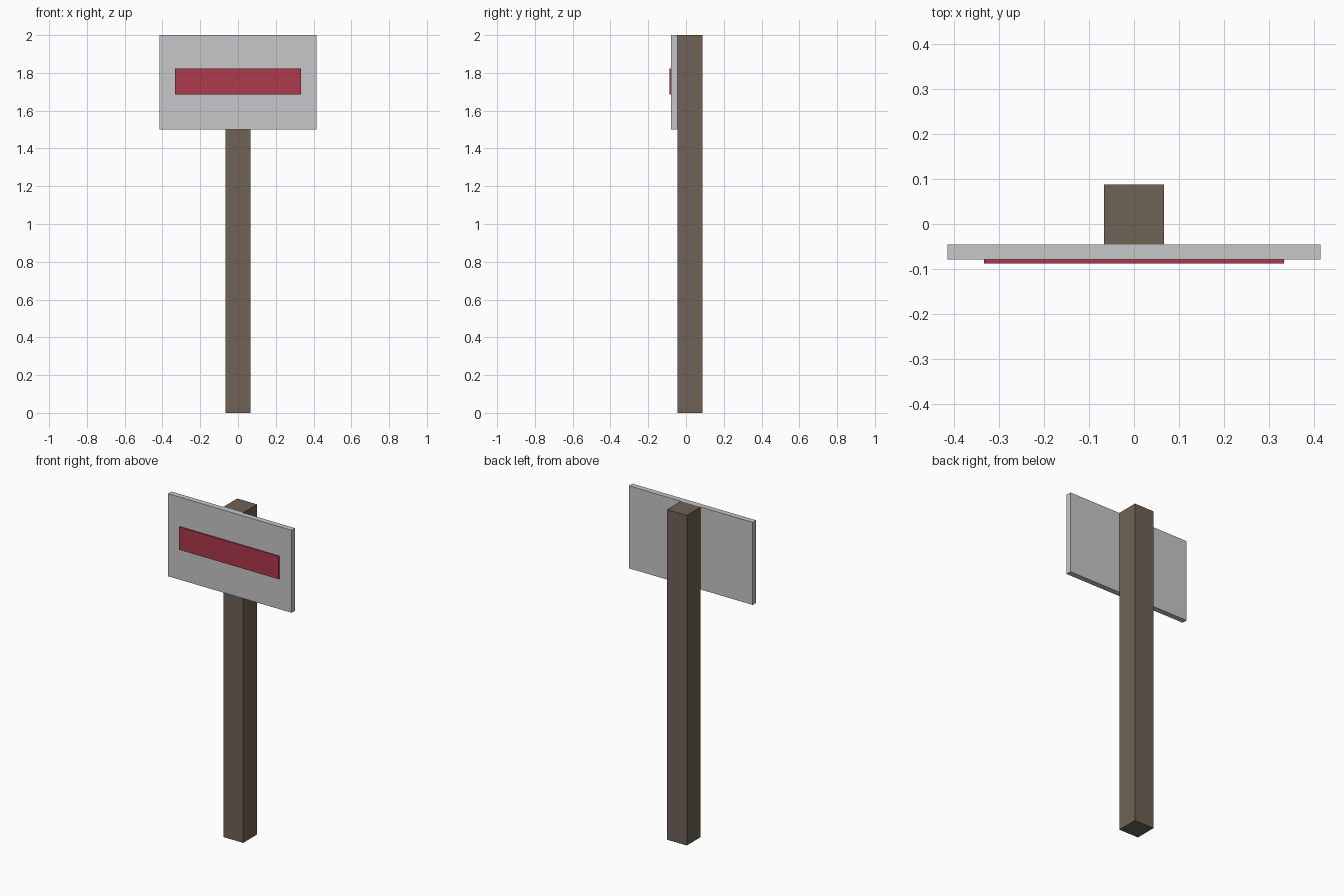
import bpy

cube = bpy.data.objects.get("Cube")
if cube:
    bpy.data.objects.remove(cube, do_unlink=True)


def material(name, rgb):
    mat = bpy.data.materials.new(name)
    mat.use_nodes = True
    color = (*rgb, 1)
    mat.diffuse_color = color
    mat.node_tree.nodes["Principled BSDF"].inputs["Base Color"].default_value = color
    return mat


def box(name, width, y_range, z_range, mat):
    """Box centred on x, spanning the given depth and height ranges."""
    (y0, y1), (z0, z1) = y_range, z_range
    bpy.ops.mesh.primitive_cube_add(size=1, location=(0, (y0 + y1) / 2, (z0 + z1) / 2))
    obj = bpy.context.object
    obj.name = name
    obj.scale = (width, y1 - y0, z1 - z0)
    bpy.ops.object.transform_apply(location=False, rotation=False, scale=True)
    obj.data.materials.append(mat)
    return obj


wood = material("weathered brown wood", (0.156, 0.122, 0.093))
grey = material("light grey metal", (0.565, 0.571, 0.578))
red = material("crimson paint", (0.418, 0.041, 0.070))

# Depth of each layer, from back to front
back, post_front, board_front, stripe_front = 0.0875, -0.0458, -0.0792, -0.0875

# Square post
box("post", 0.133, (post_front, back), (0, 2), wood)
# Sign board fixed to the front of the post
box("sign_board", 0.83, (board_front, post_front), (1.5, 2), grey)
# Raised stripe on the board
box("stripe", 0.667, (stripe_front, board_front), (1.685, 1.823), red)
